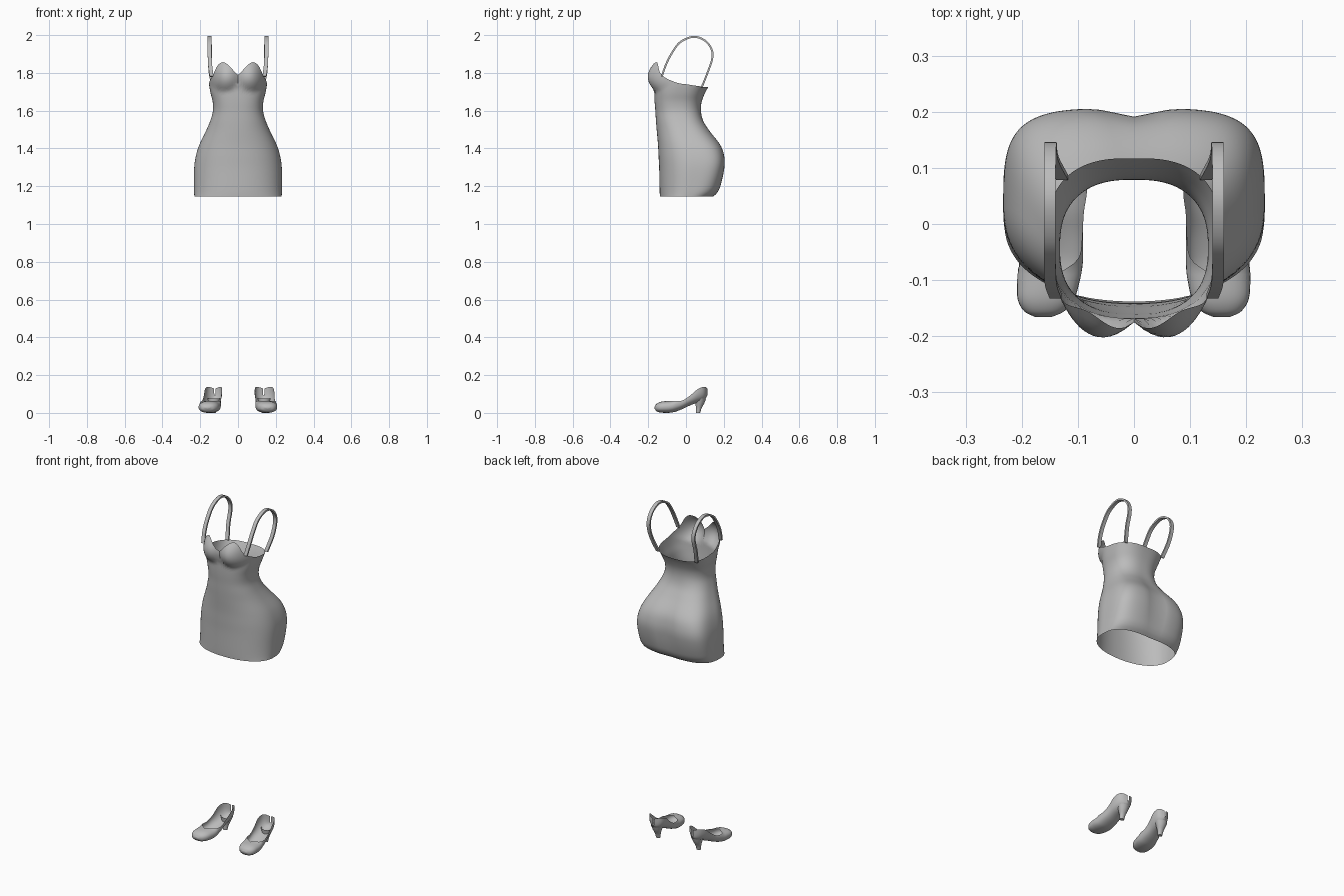
import bpy, bmesh, math

if "Cube" in bpy.data.objects:
    bpy.data.objects.remove(bpy.data.objects["Cube"])

fabric = bpy.data.materials.new("grey")
fabric.diffuse_color = (0.5, 0.5, 0.5, 1)
fabric.use_nodes = True
fabric.node_tree.nodes["Principled BSDF"].inputs["Base Color"].default_value = fabric.diffuse_color


def curve(rows, t):
    """Smooth interpolation of rows (key, values...) at key t."""
    t = min(max(t, rows[0][0]), rows[-1][0])
    i = max(k for k in range(len(rows) - 1) if rows[k][0] <= t)
    a, b = rows[i], rows[i + 1]
    prev, nxt = rows[max(i - 1, 0)], rows[min(i + 2, len(rows) - 1)]
    h = b[0] - a[0]
    s = (t - a[0]) / h
    out = []
    for c in range(1, len(a)):
        m0 = (b[c] - prev[c]) / (b[0] - prev[0]) * h
        m1 = (nxt[c] - a[c]) / (nxt[0] - a[0]) * h
        out.append((2 * s**3 - 3 * s**2 + 1) * a[c] + (s**3 - 2 * s**2 + s) * m0
                   + (3 * s**2 - 2 * s**3) * b[c] + (s**3 - s**2) * m1)
    return out


def loft(name, rings, closed=True, cap_start=False, cap_end=False, angle=60):
    """Skin a list of equal-length point rings."""
    bm = bmesh.new()
    vs = [[bm.verts.new(p) for p in ring] for ring in rings]
    n = len(rings[0])
    for r0, r1 in zip(vs, vs[1:]):
        for k in range(n if closed else n - 1):
            j = (k + 1) % n
            bm.faces.new((r0[k], r0[j], r1[j], r1[k]))
    if cap_start:
        bm.faces.new(vs[0])
    if cap_end:
        bm.faces.new(vs[-1])
    bmesh.ops.remove_doubles(bm, verts=bm.verts[:], dist=0.0002)
    bmesh.ops.recalc_face_normals(bm, faces=bm.faces[:])
    me = bpy.data.meshes.new(name)
    bm.to_mesh(me)
    bm.free()
    me.materials.append(fabric)
    ob = bpy.data.objects.new(name, me)
    bpy.context.collection.objects.link(ob)
    bpy.ops.object.select_all(action='DESELECT')
    ob.select_set(True)
    bpy.context.view_layer.objects.active = ob
    bpy.ops.object.shade_smooth_by_angle(angle=math.radians(angle))
    return ob


def spow(v, p):
    return math.copysign(abs(v) ** p, v)


# Dress body: height, half width, front depth, back depth, front and back squareness
BODY = [
    (1.15, .231, .138, .145, 2.2, 3.0), (1.165, .232, .139, .163, 2.2, 3.2),
    (1.20, .233, .140, .182, 2.2, 3.5), (1.30, .232, .142, .204, 2.2, 4.0),
    (1.36, .224, .145, .204, 2.2, 4.0), (1.42, .206, .148, .185, 2.2, 3.6),
    (1.50, .168, .155, .125, 2.2, 3.0), (1.55, .147, .159, .093, 2.3, 2.7),
    (1.60, .133, .162, .080, 2.4, 2.5), (1.65, .134, .166, .083, 2.5, 2.5),
    (1.70, .146, .168, .102, 2.5, 2.6), (1.75, .154, .167, .130, 2.5, 2.7),
    (1.80, .154, .163, .150, 2.5, 2.7), (1.87, .150, .157, .150, 2.5, 2.7)]
# Neckline: degrees from the front, height
NECK = [(0, 1.793), (10, 1.832), (20, 1.855), (30, 1.86), (42, 1.84),
        (55, 1.795), (70, 1.766), (90, 1.746), (130, 1.732), (180, 1.727)]


def body_point(deg, v):
    z = 1.15 + (curve(NECK, abs(deg))[0] - 1.15) * v
    w, front, back, ef, eb = curve(BODY, z)
    yc, ry = (back - front) / 2, (back + front) / 2
    a = math.radians(deg)
    e = 2 / (ef if abs(deg) < 90 else eb)
    x, y = w * spow(math.sin(a), e), yc - ry * spow(math.cos(a), e)
    if abs(deg) < 90:
        # rounded cups
        d2 = ((abs(x) - .073) ** 2 + (z - 1.79) ** 2) / .086 ** 2
        y -= .045 * max(0, 1 - d2) ** 1.1
    else:
        # soft groove down the back of the skirt
        y -= .015 * math.exp(-(x / .045) ** 2 - ((z - 1.34) / .15) ** 2)
    return x, y, z


N, ROWS = 96, 48
loft("dress_body", [[body_point(-180 + 360 * k / N, r / ROWS) for k in range(N)]
                    for r in range(ROWS + 1)])

# Shoulder straps: flat ribbons arching from the cups to the back edge
STRAP = [(0, .140, -.128, 1.785), (1, .148, -.105, 1.85), (2, .150, -.074, 1.91),
         (3, .150, -.030, 1.967), (4, .150, .040, 1.995), (5, .150, .100, 1.975),
         (6, .149, .135, 1.93), (7, .148, .139, 1.88), (8, .145, .116, 1.81),
         (9, .128, .083, 1.727)]


def strap(name, side):
    rings = []
    for k in range(46):
        t = k / 5
        x, y, z = curve(STRAP, t)
        p, q = curve(STRAP, t - .05), curve(STRAP, t + .05)
        dy, dz = q[1] - p[1], q[2] - p[2]
        length = math.hypot(dy, dz)
        ny, nz = -dz / length * .005, dy / length * .005
        rings.append([(side * (x + sx * .0105), y + s * ny, z + s * nz)
                      for sx, s in ((-1, -1), (1, -1), (1, 1), (-1, 1))])
    loft(name, rings, cap_start=True, cap_end=True, angle=40)


# Pump: y, sole height, rim height, half width, half opening angle from the top
PUMP = [(-.166, .026, .038, .014, 0), (-.157, .013, .051, .034, 0),
        (-.135, .006, .062, .050, 0), (-.100, .004, .067, .056, 0),
        (-.085, .005, .067, .057, .3), (-.060, .009, .064, .056, 1.0),
        (-.020, .024, .067, .050, 1.3), (.020, .043, .092, .046, 1.4),
        (.060, .058, .125, .046, 1.4), (.090, .070, .138, .038, 1.4),
        (.105, .082, .138, .024, 1.4), (.113, .096, .132, .004, 1.4)]
# Heel: height, y centre, half depth, half width
HEEL = [(.004, .064, .011, .013), (.03, .068, .015, .017),
        (.055, .073, .024, .026), (.08, .076, .030, .035)]


def shoe(side_name, side, toe_x, heel_x, heel_scale):
    def centre(y):
        return toe_x + (heel_x - toe_x) * (y + .12) / .2

    rings = []
    for k in range(41):
        # stations bunch up at both rounded ends
        y = -.0265 - .1395 * math.cos(math.pi * k / 40)
        b, r, w, g = curve(PUMP, y)
        g = max(g, 0)
        w *= 1 + (heel_scale - 1) * min(max((y + .06) / .1, 0), 1)
        h = (r - b) / (1 + math.cos(g))
        ring = []
        for j in range(29):
            u = g + (2 * math.pi - 2 * g) * j / 28
            ring.append((side * (centre(y) + w * spow(math.sin(u), .85)), y,
                         b + h + h * spow(math.cos(u), .85)))
        rings.append(ring)
    loft(side_name + "_shoe", rings, closed=False, cap_start=True)

    rings = []
    for k in range(9):
        z = .004 + .076 * k / 8
        yc, d, w = curve(HEEL, z)
        rings.append([(side * (centre(yc) + w * math.cos(2 * math.pi * j / 24)),
                       yc + d * math.sin(2 * math.pi * j / 24), z) for j in range(24)])
    loft(side_name + "_heel", rings, cap_start=True)


strap("left_strap", -1)
strap("right_strap", 1)
shoe("left", -1, .155, .127, 1.0)
shoe("right", 1, .153, .138, 1.12)

# Stand the lowest point on the ground
low = min(v.co.z for o in bpy.data.objects for v in o.data.vertices)
for o in bpy.data.objects:
    for v in o.data.vertices:
        v.co.z -= low
